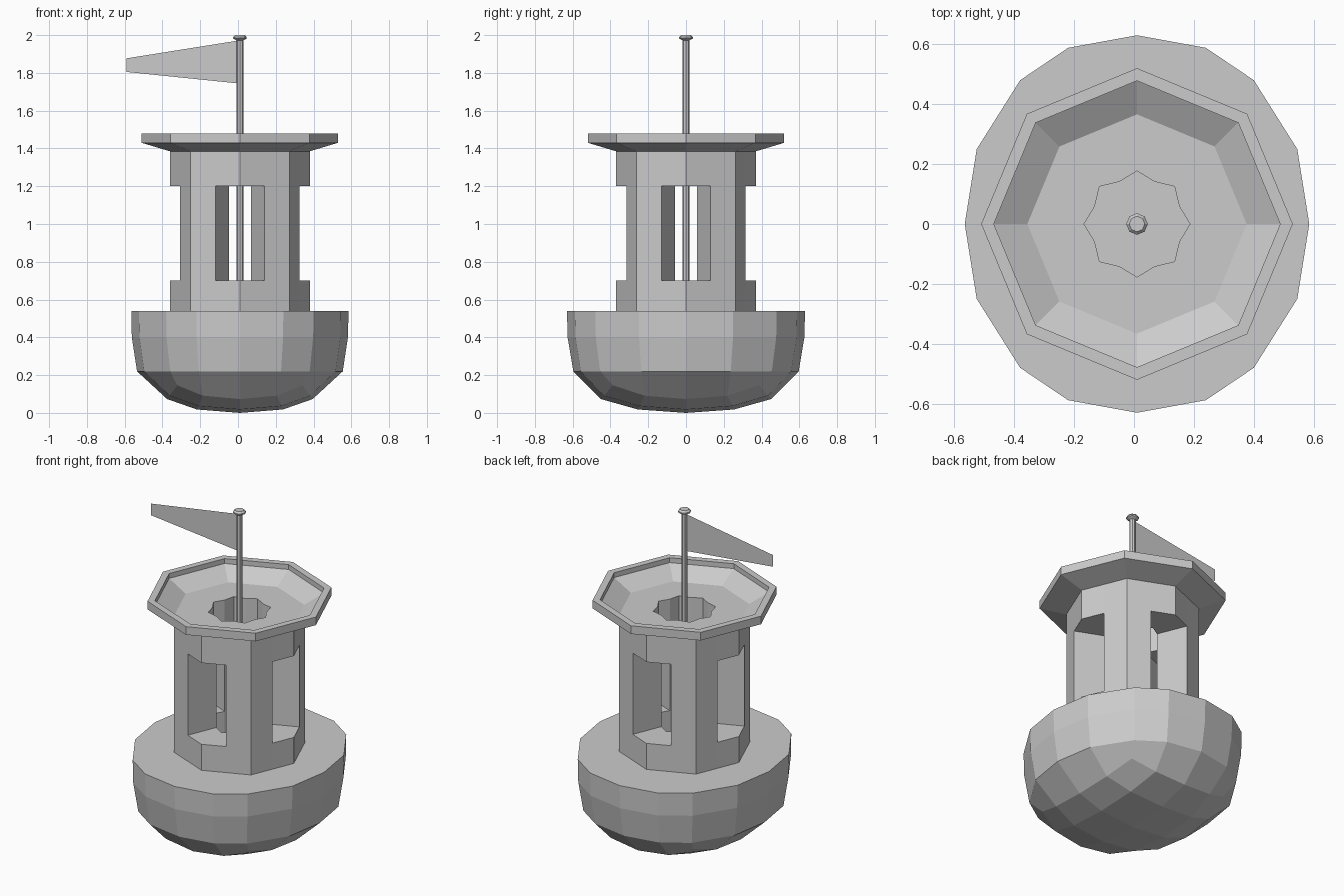
import bpy, bmesh
from math import sin, cos, pi

cube = bpy.data.objects.get("Cube")
if cube:
    bpy.data.objects.remove(cube)

OFFSET_X = 0.01   # the body's axis, balanced against the pennant

grey = bpy.data.materials.new("light_grey")
grey.use_nodes = True
grey.diffuse_color = (0.6, 0.6, 0.6, 1)
grey.node_tree.nodes["Principled BSDF"].inputs["Base Color"].default_value = (0.6, 0.6, 0.6, 1)


def finish(name, bm):
    if name != "pennant":
        bmesh.ops.recalc_face_normals(bm, faces=bm.faces)
    mesh = bpy.data.meshes.new(name)
    bm.to_mesh(mesh)
    bm.free()
    mesh.materials.append(grey)
    obj = bpy.data.objects.new(name, mesh)
    obj.location.x = OFFSET_X
    bpy.context.collection.objects.link(obj)
    return obj


def bridge(bm, a, b):
    n = len(a)
    for k in range(n):
        bm.faces.new((a[k], a[(k + 1) % n], b[(k + 1) % n], b[k]))


def lathe(name, profile, sides, cap_start=False, cap_end=False):
    """Revolve (radius, height) points into a faceted shape."""
    bm = bmesh.new()
    rings = [[bm.verts.new((r * cos(2 * pi * k / sides), r * sin(2 * pi * k / sides), z))
              for k in range(sides)] for r, z in profile]
    for a, b in zip(rings, rings[1:]):
        bridge(bm, a, b)
    if cap_start:
        bm.faces.new(rings[0])
    if cap_end:
        bm.faces.new(rings[-1])
    return finish(name, bm)


# Hull: rounded grid for the bottom, then rings up to the flat deck
def build_hull():
    bm = bmesh.new()
    grid = {}
    for i in range(-2, 3):
        for j in range(-2, 3):
            u, v = i / 2, j / 2
            x = (0.48 * u - 0.095 * u ** 3) * (1 - 0.14 * v * v)
            y = (0.53 * v - 0.08 * v ** 3) * (1 - 0.14 * u * u)
            grid[i, j] = bm.verts.new((x, y, 0.073 * (u * u + v * v)))
    for i in range(-2, 2):
        for j in range(-2, 2):
            bm.faces.new((grid[i, j], grid[i + 1, j], grid[i + 1, j + 1], grid[i, j + 1]))
    border = ([(2, j) for j in range(-2, 2)] + [(i, 2) for i in range(2, -2, -1)]
              + [(-2, j) for j in range(2, -2, -1)] + [(i, -2) for i in range(-2, 2)])
    quarter = {(2, 0): (0.575, 0), (2, 1): (0.535, 0.25), (2, 2): (0.39, 0.48),
               (1, 2): (0.23, 0.588), (0, 2): (0, 0.63)}
    previous = [grid[key] for key in border]
    for scale, z in ((0.947, 0.22), (0.995, 0.4), (1, 0.54)):
        ring = []
        for i, j in border:
            x, y = quarter[abs(i), abs(j)]
            ring.append(bm.verts.new((x * scale * (1 if i > 0 else -1),
                                      y * scale * (1 if j > 0 else -1), z)))
        bridge(bm, previous, ring)
        previous = ring
    bm.faces.new(previous)
    finish("hull", bm)


# Tower: octagonal wall around a star-shaped shaft, open at four corners
def build_tower():
    bm = bmesh.new()
    outline = []
    for q in range(4):
        c, s = cos(q * pi / 2), sin(q * pi / 2)
        for x, y in ((0.37, 0), (0.316, 0.13), (0.262, 0.262), (0.13, 0.316)):
            outline.append((x * c - y * s, x * s + y * c))
    star = []
    for k in range(16):
        r = 0.153 if k % 2 else 0.177
        star.append((r * cos(k * pi / 8), r * sin(k * pi / 8)))
    heights = (0.54, 0.7, 1.2, 1.385)
    outer = [[bm.verts.new((x, y, z)) for x, y in outline] for z in heights]
    inner = [[bm.verts.new((x, y, z)) for x, y in star] for z in heights]
    for k in range(16):
        n = (k + 1) % 16
        window = k % 4 in (0, 3)
        for level in range(3):
            if level == 1 and window:
                continue
            for wall in (outer, inner):
                bm.faces.new((wall[level][k], wall[level][n],
                              wall[level + 1][n], wall[level + 1][k]))
        # sills, lintels and the floor of the roof dish
        for level in ((1, 2, 3) if window else (3,)):
            bm.faces.new((outer[level][k], outer[level][n], inner[level][n], inner[level][k]))
        # window jambs
        if k % 2:
            bm.faces.new((outer[1][k], inner[1][k], inner[2][k], outer[2][k]))
    finish("tower", bm)


build_hull()
build_tower()

# Roof: flared octagonal dish with a raised rim
lathe("roof_dish", [(0.37, 1.385), (0.52, 1.43), (0.52, 1.48), (0.478, 1.48),
                    (0.478, 1.45), (0.366, 1.386)], 8)

# Mast and its finial
lathe("mast", [(0.018, 0.54), (0.018, 1.98)], 8, cap_end=True)
lathe("mast_finial", [(0.018, 1.972), (0.036, 1.982), (0.036, 1.99), (0.026, 2.0)],
      8, cap_start=True, cap_end=True)

# Pennant: a thin tapering sheet flying to the right
bm = bmesh.new()
bm.faces.new([bm.verts.new((x - OFFSET_X, 0, z)) for x, z in
              ((-0.59, 1.805), (-0.006, 1.745), (-0.006, 1.97), (-0.59, 1.877))])
finish("pennant", bm)
